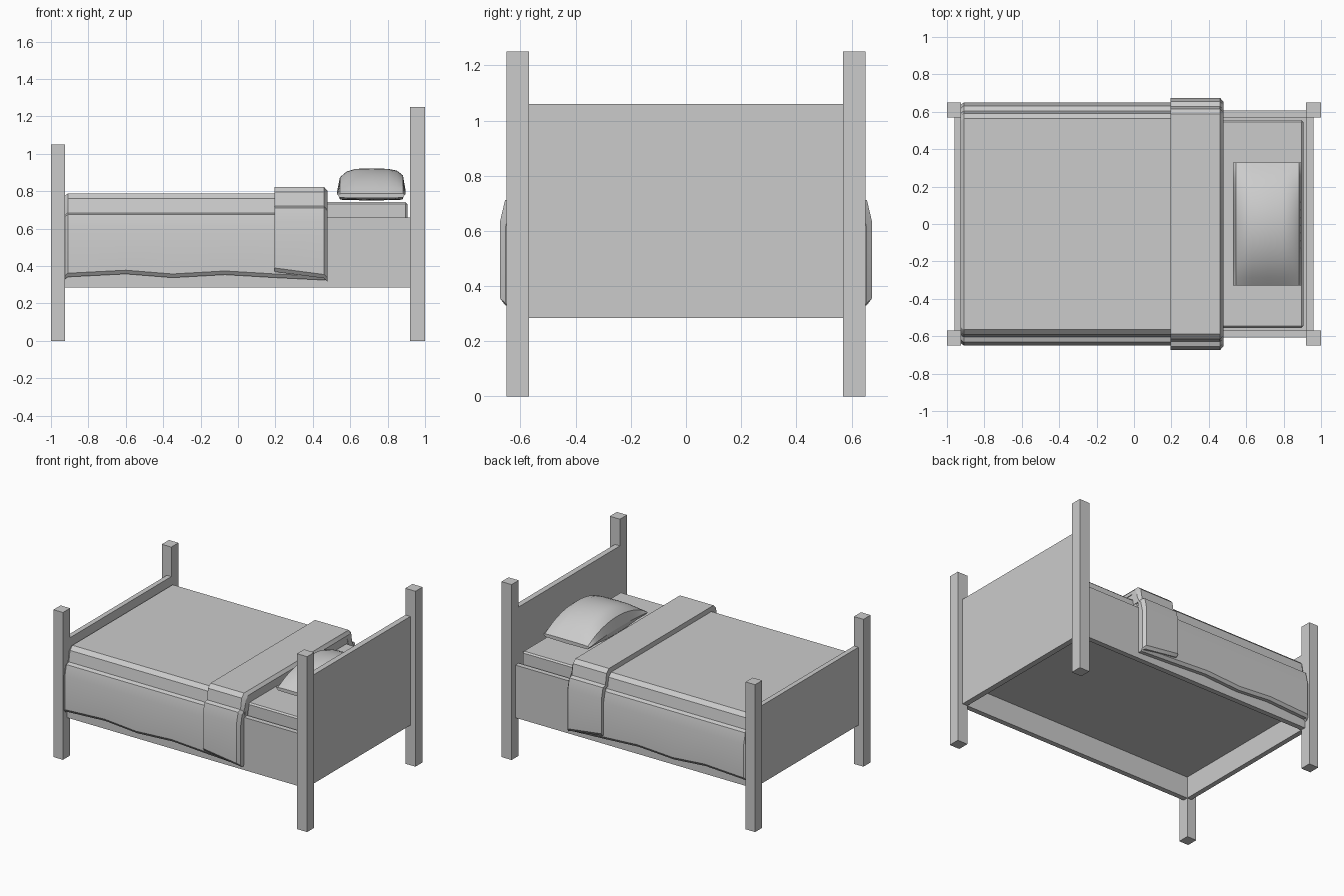
import bpy, bmesh

if "Cube" in bpy.data.objects:
    bpy.data.objects.remove(bpy.data.objects["Cube"])

def finish(name, bm, smooth=False):
    bmesh.ops.recalc_face_normals(bm, faces=bm.faces)
    me = bpy.data.meshes.new(name)
    bm.to_mesh(me)
    bm.free()
    ob = bpy.data.objects.new(name, me)
    bpy.context.collection.objects.link(ob)
    if smooth:
        bpy.ops.object.select_all(action='DESELECT')
        ob.select_set(True)
        bpy.context.view_layer.objects.active = ob
        bpy.ops.object.shade_smooth_by_angle(angle=0.5)
    return ob

def box(name, x, y, z, bevel=0):
    bm = bmesh.new()
    bmesh.ops.create_cube(bm, size=1)
    for v in bm.verts:
        for i, (a, b) in enumerate((x, y, z)):
            v.co[i] = (a + b) / 2 + v.co[i] * (b - a)
    if bevel:
        bmesh.ops.bevel(bm, geom=bm.edges[:], offset=bevel, segments=1, affect='EDGES')
    return finish(name, bm)

def loft(name, rings):
    bm = bmesh.new()
    rows = [[bm.verts.new(p) for p in r] for r in rings]
    n = len(rows[0])
    for a, b in zip(rows, rows[1:]):
        for i in range(n):
            j = (i + 1) % n
            bm.faces.new((a[i], a[j], b[j], b[i]))
    bm.faces.new(rows[0])
    bm.faces.new(rows[-1])
    return finish(name, bm, True)

# Frame: posts, rails and end panels
for s, side in ((-1, "front"), (1, "back")):
    y = sorted((s * 0.57, s * 0.65))
    box(f"foot_post_{side}", (-1, -0.925), y, (0, 1.05))
    box(f"head_post_{side}", (0.92, 1), y, (0, 1.25))
    box(f"side_rail_{side}", (-0.93, 0.925), sorted((s * 0.57, s * 0.607)), (0.285, 0.66))
box("headboard", (0.92, 0.96), (-0.607, 0.607), (0.285, 1.06))
box("footboard", (-0.96, -0.925), (-0.607, 0.607), (0.285, 0.84))

# Mattress and the base that closes the frame underneath
box("mattress", (-0.92, 0.905), (-0.555, 0.555), (0.45, 0.743), 0.01)
box("bed_base", (-0.925, 0.92), (-0.57, 0.57), (0.44, 0.46))

# Draped cloth cross-section: outer half, hem, inner half, mirrored in y
def drape(x, hem, dy=0, dz=0, inset=0):
    oy, oz = dy - inset, dz - inset
    outer = [(0.565 + oy, 0.788 + oz), (0.592 + oy, 0.762 + oz), (0.605 + oy, 0.685 + oz),
             (0.632 + oy, 0.676 + oz), (0.65 + oy, 0.6 + oz), (0.65 + oy, hem + 0.02),
             (0.635 + oy, hem)]
    inner = [(0.609 + dy * 0.6, hem), (0.609 + dy * 0.6, 0.662 + dz),
             (0.57, 0.662 + dz), (0.55, 0.745 + dz)]
    half = outer + inner
    return [(x, y, z) for y, z in half] + [(x, -y, z) for y, z in reversed(half)]

# Blanket with a wavy hem
hems = [(-0.91, 0.342), (-0.6, 0.358), (-0.35, 0.338), (-0.07, 0.354), (0.2, 0.338), (0.46, 0.325)]
loft("blanket", [drape(-0.925, 0.31 + 0.02, inset=0.012)] + [drape(x, h) for x, h in hems]
     + [drape(0.475, 0.325, inset=0.01)])

# Turned-back top of the blanket
loft("blanket_fold", [drape(0.195, 0.37, 0.024, 0.035), drape(0.46, 0.335, 0.024, 0.035),
                      drape(0.478, 0.318, 0.024, 0.035, 0.02)])

# Pillow: arched along its length, lofted from thin end to thin end
section = [(0.53, 0.80), (0.545, 0.875), (0.58, 0.905), (0.63, 0.92), (0.715, 0.922), (0.80, 0.92),
           (0.85, 0.91), (0.882, 0.885), (0.895, 0.81), (0.88, 0.755), (0.715, 0.75), (0.545, 0.755)]
rings = []
for i in range(17):
    t = -1 + i / 8
    k = max(0.05, (1 - t * t) ** 0.85)
    rings.append([(x, t * 0.328, 0.782 + (z - 0.782) * (k if z > 0.782 else max(k, 0.6)))
                  for x, z in section])
loft("pillow", rings)
